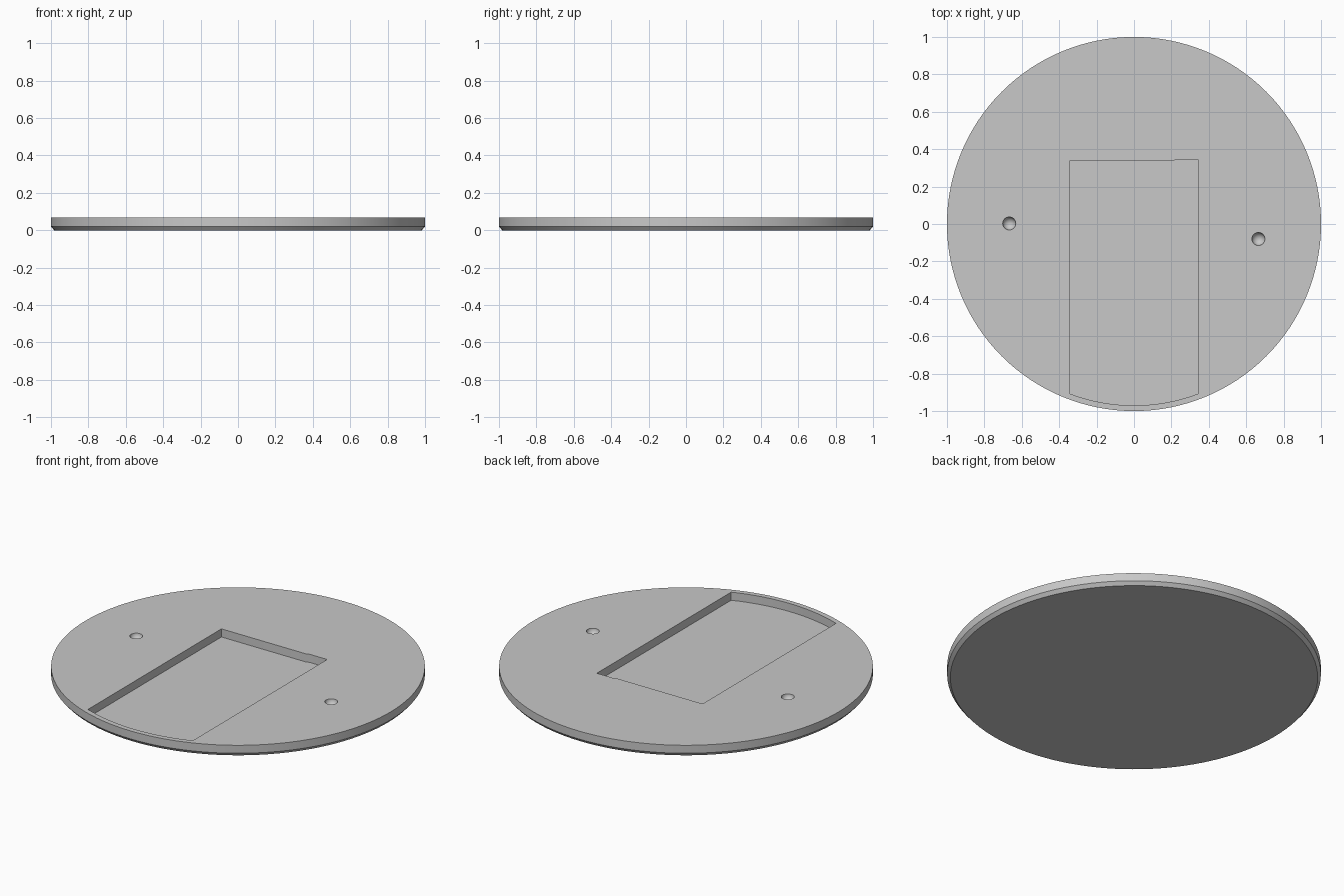
import bpy, bmesh, math

if "Cube" in bpy.data.objects:
    bpy.data.objects.remove(bpy.data.objects["Cube"])

TOP, FLOOR = 0.067, 0.019
SEG = 128

grey = bpy.data.materials.new("light grey")
grey.diffuse_color = (0.58, 0.58, 0.58, 1)
grey.use_nodes = True
grey.node_tree.nodes["Principled BSDF"].inputs["Base Color"].default_value = grey.diffuse_color


def make_object(name, bm):
    bmesh.ops.recalc_face_normals(bm, faces=bm.faces[:])
    mesh = bpy.data.meshes.new(name)
    bm.to_mesh(mesh)
    bm.free()
    mesh.materials.append(grey)
    obj = bpy.data.objects.new(name, mesh)
    bpy.context.collection.objects.link(obj)
    return obj


def loft(name, rings):
    """Closed solid from matching rings of points, capped at both ends."""
    bm = bmesh.new()
    loops = [[bm.verts.new(p) for p in ring] for ring in rings]
    n = len(loops[0])
    for a, b in zip(loops, loops[1:]):
        for i in range(n):
            j = (i + 1) % n
            bm.faces.new((a[i], a[j], b[j], b[i]))
    bm.faces.new(loops[0])
    bm.faces.new(loops[-1])
    return make_object(name, bm)


def circle(r, z):
    return [(r * math.cos(2 * math.pi * i / SEG), r * math.sin(2 * math.pi * i / SEG), z)
            for i in range(SEG)]


# Disc with a chamfered lower edge
disc = loft("base_disc", [circle(0.983, 0), circle(1, 0.02), circle(1, TOP)])

# Pocket outline: straight sides, a tiny step at the back, arc along the front rim
R, LEFT, RIGHT = 0.97, -0.345, 0.341
start, end = math.asin(LEFT / R), math.asin(RIGHT / R)
outline = [(R * math.sin(a), -R * math.cos(a))
           for a in (start + (end - start) * i / 20 for i in range(21))]
outline += [(RIGHT, 0.345), (0.225, 0.345), (0.21, 0.338), (LEFT, 0.338)]
pocket = loft("pocket_cutter", [[(x, y, z) for x, y in outline] for z in (FLOOR, 0.15)])

# Round dimples either side of the pocket
cutters = [pocket]
for x, y in ((-0.667, 0.003), (0.665, -0.08)):
    bm = bmesh.new()
    bmesh.ops.create_uvsphere(bm, u_segments=32, v_segments=16, radius=0.035)
    bmesh.ops.translate(bm, verts=bm.verts[:], vec=(x, y, TOP + 0.001))
    cutters.append(make_object("dimple_cutter", bm))

# Cut the recesses, then discard the cutters
bpy.context.view_layer.objects.active = disc
for cutter in cutters:
    mod = disc.modifiers.new("cut", 'BOOLEAN')
    mod.operation, mod.solver, mod.object = 'DIFFERENCE', 'EXACT', cutter
    bpy.ops.object.modifier_apply(modifier=mod.name)
    bpy.data.objects.remove(cutter)

bpy.ops.object.select_all(action='DESELECT')
disc.select_set(True)
bpy.ops.object.shade_smooth_by_angle(angle=math.radians(30))
